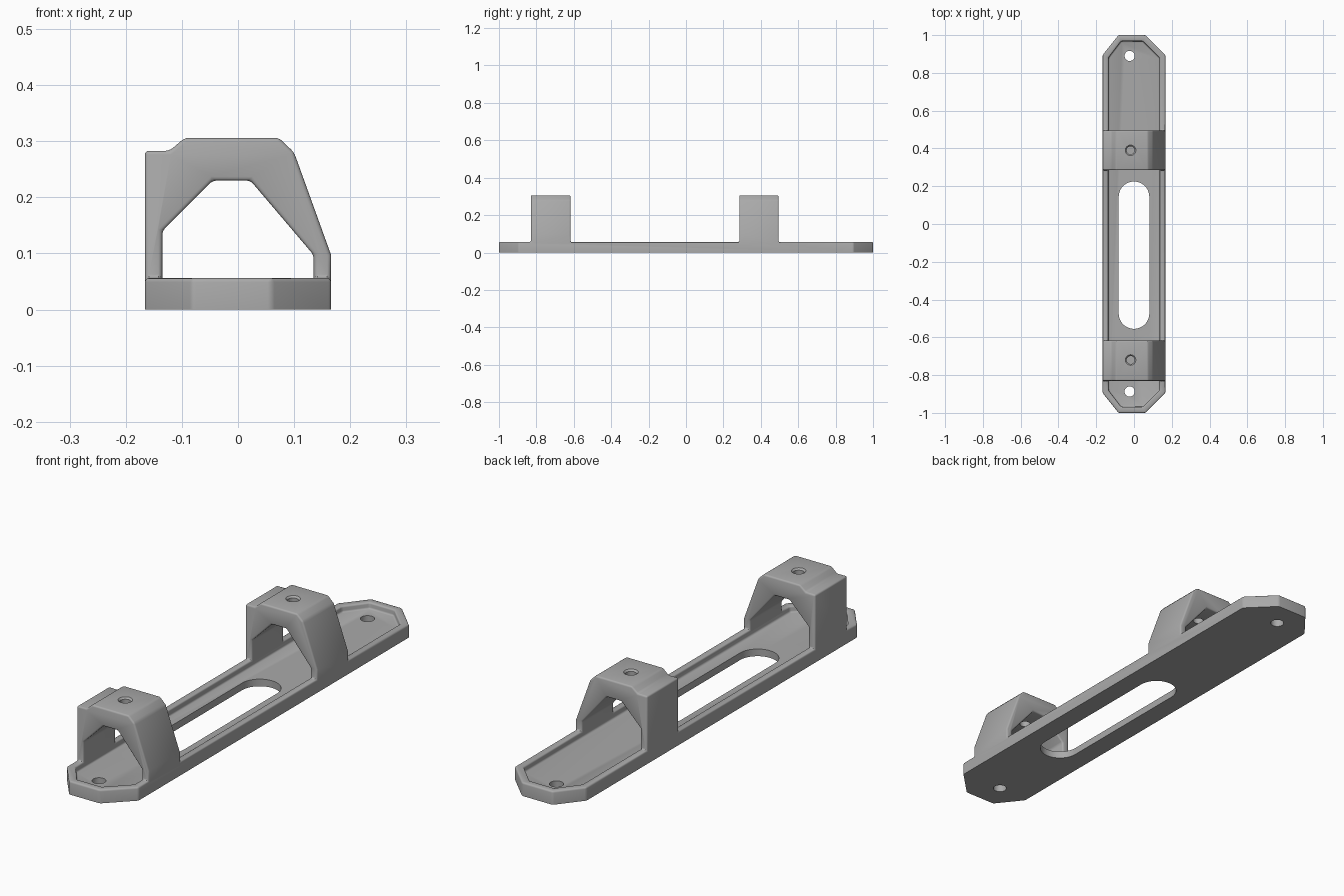
import bpy, bmesh, math
from mathutils import Vector

cube = bpy.data.objects.get("Cube")
if cube:
    bpy.data.objects.remove(cube, do_unlink=True)

grey = bpy.data.materials.new("plain grey")
grey.use_nodes = True
grey.diffuse_color = (0.4, 0.4, 0.4, 1)
grey.node_tree.nodes["Principled BSDF"].inputs["Base Color"].default_value = (0.4, 0.4, 0.4, 1)


def prism(name, points, offset):
    """Extrude a closed outline of 3D points along offset."""
    bm = bmesh.new()
    face = bm.faces.new([bm.verts.new(p) for p in points])
    new = bmesh.ops.extrude_face_region(bm, geom=[face])["geom"]
    bmesh.ops.translate(bm, vec=Vector(offset),
                        verts=[v for v in new if isinstance(v, bmesh.types.BMVert)])
    bmesh.ops.recalc_face_normals(bm, faces=bm.faces)
    mesh = bpy.data.meshes.new(name)
    bm.to_mesh(mesh)
    bm.free()
    mesh.materials.append(grey)
    ob = bpy.data.objects.new(name, mesh)
    bpy.context.collection.objects.link(ob)
    return ob


def slab(name, outline, z0, z1):
    return prism(name, [(x, y, z0) for x, y in outline], (0, 0, z1 - z0))


def cylinder(name, x, y, r0, r1, z0, z1):
    bpy.ops.mesh.primitive_cone_add(vertices=32, radius1=r0, radius2=r1, depth=z1 - z0,
                                    location=(x, y, (z0 + z1) / 2))
    ob = bpy.context.object
    ob.name = name
    ob.data.materials.append(grey)
    return ob


def apply(ob, mod):
    bpy.context.view_layer.objects.active = ob
    bpy.ops.object.modifier_apply(modifier=mod.name)


def combine(ob, other, operation):
    mod = ob.modifiers.new("combine", 'BOOLEAN')
    mod.operation, mod.solver, mod.object = operation, 'EXACT', other
    apply(ob, mod)
    bpy.data.objects.remove(other, do_unlink=True)


def end_outline(w, l, flat0, flat1, corner):
    """Long outline with chamfered ends, mirrored front to back."""
    half = [(w, corner), (flat1, l), (flat0, l), (-w, corner)]
    return half + [(x, -y) for x, y in reversed(half)]


W, FLOOR, RIM = 0.166, 0.03, 0.056
BELOW = -0.05

# Base plate with a raised rim
base = slab("mounting_bracket", end_outline(W, 1.0, -0.082, 0.06, 0.895), BELOW, RIM)
combine(base, slab("pocket", end_outline(0.135, 0.968, -0.068, 0.046, 0.88), FLOOR, 0.2),
        'DIFFERENCE')

# Two arches standing on the rim
outer = [(-W, BELOW), (-W, 0.283), (-0.122, 0.283), (-0.095, 0.306), (0.073, 0.306),
         (0.1, 0.28), (W, 0.097), (W, BELOW)]
opening = [(0.135, BELOW), (0.135, 0.097), (0.022, 0.23), (-0.045, 0.23),
           (-0.135, 0.14), (-0.135, BELOW)]
for y0, y1 in ((-0.83, -0.617), (0.285, 0.495)):
    arch = prism("arch", [(x, y0, z) for x, z in outer + opening], (0, y1 - y0, 0))
    combine(base, arch, 'UNION')

# Merge flat areas, then soften the edges
flat = base.modifiers.new("flat", 'DECIMATE')
flat.decimate_type, flat.angle_limit = 'DISSOLVE', math.radians(1)
apply(base, flat)
soft = base.modifiers.new("soft", 'BEVEL')
soft.width, soft.segments = 0.007, 3
soft.limit_method, soft.angle_limit = 'ANGLE', math.radians(25)
apply(base, soft)

# Sharp flat underside
combine(base, slab("underside_cut", [(-1, -2), (1, -2), (1, 2), (-1, 2)], -0.3, 0), 'DIFFERENCE')

# Long round-ended slot
R, N = 0.081, 24
slot = []
for y, start in ((0.225 - R, 0), (-0.555 + R, math.pi)):
    for i in range(N + 1):
        a = start + math.pi * i / N
        slot.append((R * math.cos(a), y + R * math.sin(a)))
combine(base, slab("slot_cut", slot, -0.1, 0.15), 'DIFFERENCE')

# Screw holes at the ends and chamfered holes in the arch tops
for y in (-0.887, 0.89):
    combine(base, cylinder("end_hole", -0.023, y, 0.027, 0.027, -0.1, 0.15), 'DIFFERENCE')
for y in (-0.72, 0.39):
    combine(base, cylinder("arch_hole", -0.018, y, 0.021, 0.021, 0.18, 0.4), 'DIFFERENCE')
    combine(base, cylinder("arch_chamfer", -0.018, y, 0.019, 0.031, 0.297, 0.309), 'DIFFERENCE')

# Smooth the rounded edges only
bpy.ops.object.select_all(action='DESELECT')
base.select_set(True)
bpy.context.view_layer.objects.active = base
bpy.ops.object.shade_smooth_by_angle(angle=math.radians(30))
